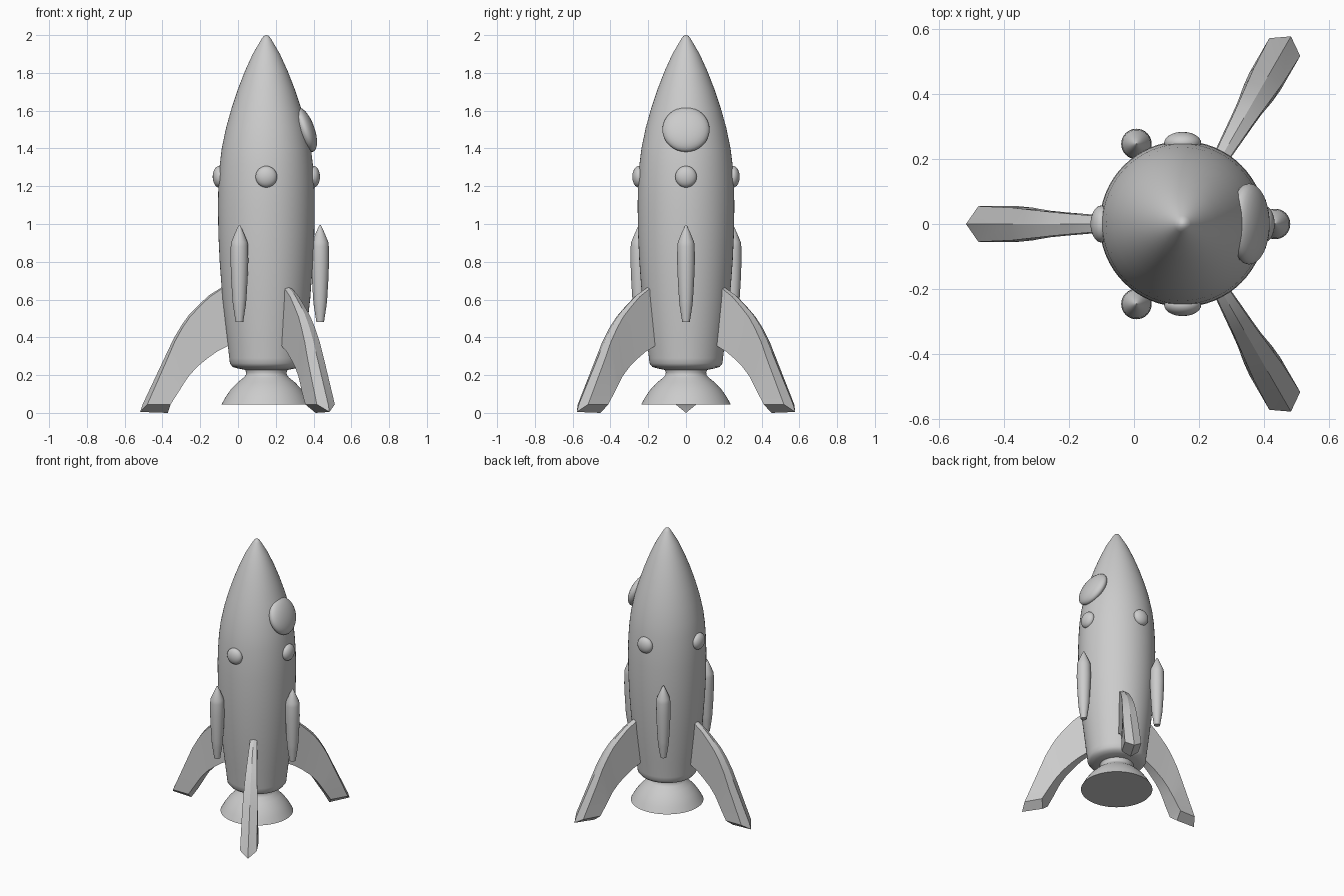
import bpy, bmesh, math
from mathutils import Vector, Matrix

if "Cube" in bpy.data.objects:
    bpy.data.objects.remove(bpy.data.objects["Cube"])

AXIS = 0.15  # x position of the rocket's axis


def finish(bm, name, angle):
    bmesh.ops.recalc_face_normals(bm, faces=bm.faces)
    me = bpy.data.meshes.new(name)
    bm.to_mesh(me)
    bm.free()
    ob = bpy.data.objects.new(name, me)
    bpy.context.collection.objects.link(ob)
    bpy.ops.object.select_all(action='DESELECT')
    ob.select_set(True)
    bpy.context.view_layer.objects.active = ob
    bpy.ops.object.shade_smooth_by_angle(angle=math.radians(angle))
    return ob


def lathe(name, profile, x, y, n=48, angle=30):
    """Revolve (radius, z) points about a vertical axis, closing both ends."""
    bm = bmesh.new()
    rings = [[bm.verts.new((x + r * math.cos(2 * math.pi * i / n),
                            y + r * math.sin(2 * math.pi * i / n), z))
              for i in range(n)] for r, z in profile]
    for a, b in zip(rings, rings[1:]):
        for i in range(n):
            j = (i + 1) % n
            bm.faces.new((a[i], a[j], b[j], b[i]))
    bm.faces.new(rings[0])
    bm.faces.new(rings[-1])
    return finish(bm, name, angle)


def dome(name, center, normal, radius, depth):
    """Flattened ball whose short axis follows the normal."""
    rot = Vector(normal).to_track_quat('Z', 'Y').to_matrix().to_4x4()
    bm = bmesh.new()
    bmesh.ops.create_uvsphere(
        bm, u_segments=32, v_segments=16, radius=1,
        matrix=Matrix.Translation(center) @ rot @ Matrix.Diagonal((radius, radius, depth, 1)))
    return finish(bm, name, 60)


def fin(name, turn):
    """Sweep a five-sided section: sharp outer ridge, flat inner edge."""
    outer = [(.17, .70), (.235, .665), (.30, .625), (.355, .575), (.405, .525),
             (.445, .47), (.49, .395), (.535, .30), (.655, .045)]
    inner = [(.14, .375), (.20, .355), (.26, .325), (.31, .29), (.365, .245),
             (.41, .195), (.437, .155), (.462, .115), (.507, .045)]
    c, s = math.cos(turn), math.sin(turn)
    bm = bmesh.new()

    def vert(r, t, z):
        return bm.verts.new((AXIS + r * c - t * s, r * s + t * c, z))

    rings = []
    for k, ((ro, zo), (ri, zi)) in enumerate(zip(outer, inner)):
        f = k / (len(outer) - 1)
        t = 0.018 + 0.037 * f
        inset = 0.005 + 0.02 * f
        d = Vector((ri - ro, zi - zo)).normalized() * inset
        rings.append([vert(ro, 0, zo), vert(ro + d.x, t, zo + d.y),
                      vert(ri, t, zi), vert(ri, -t, zi),
                      vert(ro + d.x, -t, zo + d.y)])
    for a, b in zip(rings, rings[1:]):
        for i in range(5):
            j = (i + 1) % 5
            bm.faces.new((a[i], a[j], b[j], b[i]))
    bm.faces.new(rings[0])
    # foot tapering to a central ridge on the ground
    e = rings[-1]
    p, q = vert(.668, 0, 0.005), vert(.522, 0, 0)
    bm.faces.new((e[0], e[1], p))
    bm.faces.new((e[0], p, e[4]))
    bm.faces.new((e[1], e[2], q, p))
    bm.faces.new((e[4], p, q, e[3]))
    bm.faces.new((e[2], e[3], q))
    return finish(bm, name, 22)


# hull
lathe("hull", [(.10, .225), (.15, .235), (.178, .243), (.193, .262), (.196, .29),
               (.209, .40), (.232, .60), (.247, .80), (.254, .95), (.256, 1.10),
               (.254, 1.20), (.247, 1.31), (.236, 1.40), (.213, 1.51), (.185, 1.61),
               (.150, 1.715), (.113, 1.81), (.072, 1.90), (.025, 1.98),
               (.014, 1.995), (.003, 2.0)], AXIS, 0, 64, 40)

# engine nozzle
lathe("nozzle", [(.237, .045), (.215, .085), (.187, .125), (.150, .163),
                 (.120, .187), (.109, .20), (.107, .215), (.115, .235)], AXIS, 0, 64, 40)

# large window and four small portholes
tilt = math.radians(20)
dome("window", (.355, 0, 1.5), (math.cos(tilt), 0, math.sin(tilt)), .125, .05)
for k in range(4):
    a = k * math.pi / 2
    n = Vector((math.cos(a), math.sin(a), 0))
    dome(f"porthole_{k + 1}", Vector((AXIS, 0, 1.25)) + n * .25, n, .057, .034)

# three side boosters, with three fins between them
for k in range(3):
    a = k * 2 * math.pi / 3
    lathe(f"booster_{k + 1}",
          [(.020, .48), (.034, .57), (.037, .60), (.043, .70), (.047, .80), (.046, .88),
           (.043, .905), (.022, .955), (.006, .99), (.002, .995)],
          AXIS + .285 * math.cos(a), .285 * math.sin(a), 32, 28)
    fin(f"fin_{k + 1}", a + math.pi / 3)
